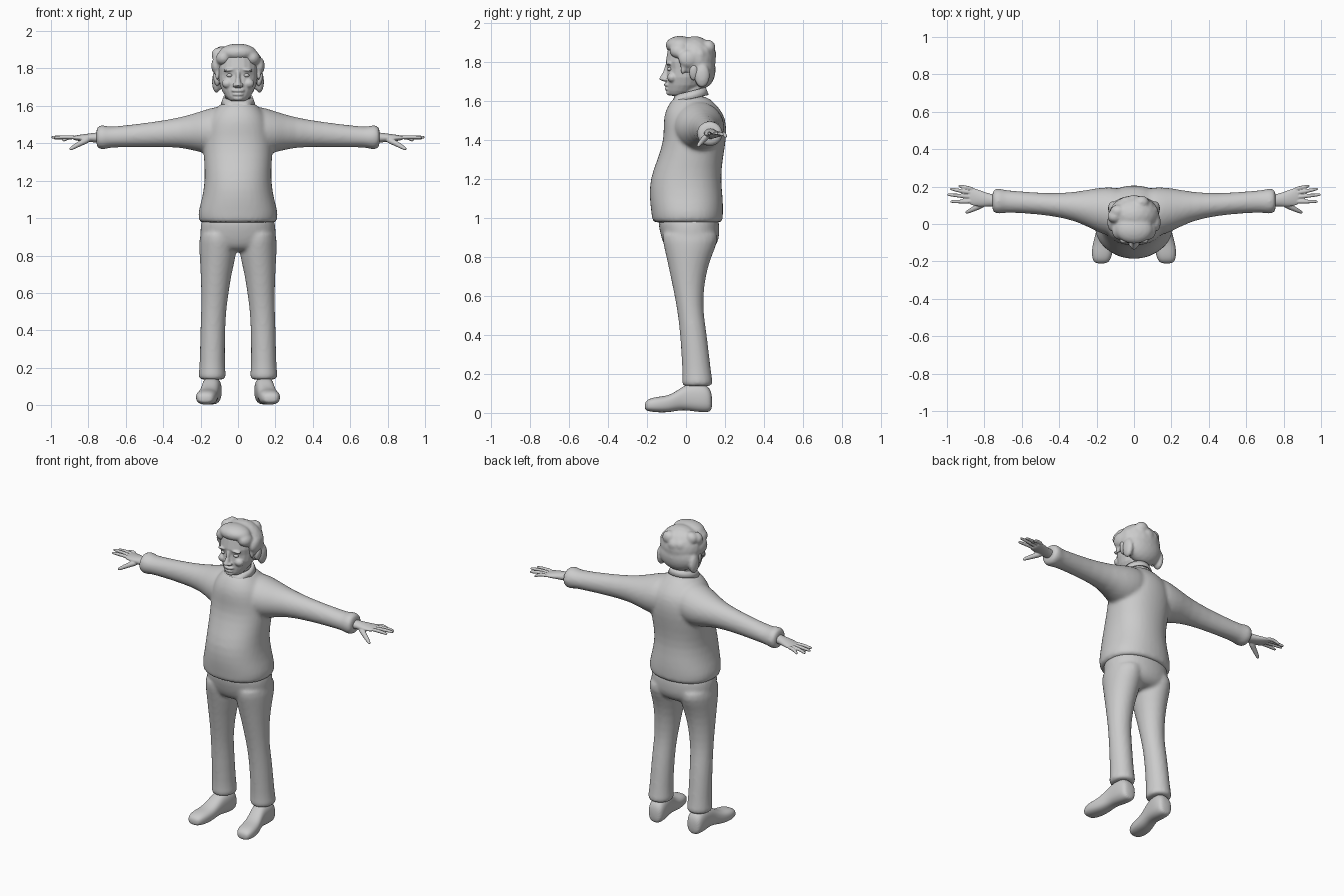
import bpy, bmesh, math, random
from mathutils import Vector, Matrix

random.seed(4)
cube = bpy.data.objects.get("Cube")
if cube:
    bpy.data.objects.remove(cube, do_unlink=True)

clay = bpy.data.materials.new("plain_grey")
clay.use_nodes = True
clay.diffuse_color = (0.6, 0.6, 0.6, 1)
clay.node_tree.nodes["Principled BSDF"].inputs["Base Color"].default_value = (0.6, 0.6, 0.6, 1)

AXES = {"x": lambda t, a, b: (t, a, b),
        "y": lambda t, a, b: (a, t, b),
        "z": lambda t, a, b: (a, b, t)}


def skin_rings(bm, rings):
    """Bridge neighbouring rings of points and close both ends."""
    rows = [[bm.verts.new(p) for p in ring] for ring in rings]
    n = len(rows[0])
    for low, high in zip(rows, rows[1:]):
        for i in range(n):
            j = (i + 1) % n
            bm.faces.new((low[i], low[j], high[j], high[i]))
    bm.faces.new(rows[0][::-1])
    bm.faces.new(rows[-1])


def loft(bm, axis, sections, power=1.0, sides=20):
    """Sections are (position, a_min, a_max, b_min, b_max) ovals along an axis."""
    def bend(v):
        return math.copysign(abs(v) ** power, v)
    rings = []
    for t, a0, a1, b0, b1 in sections:
        ring = []
        for i in range(sides):
            ang = math.tau * i / sides
            a = (a0 + a1) / 2 + (a1 - a0) / 2 * bend(math.cos(ang))
            b = (b0 + b1) / 2 + (b1 - b0) / 2 * bend(math.sin(ang))
            ring.append(AXES[axis](t, a, b))
        rings.append(ring)
    skin_rings(bm, rings)


def tube(bm, points, radii, sides=10):
    """Tapered round limb through the given points."""
    points = [Vector(p) for p in points]
    rings = []
    for i, (p, r) in enumerate(zip(points, radii)):
        way = points[min(i + 1, len(points) - 1)] - points[max(i - 1, 0)]
        turn = way.to_track_quat("Z", "Y")
        rings.append([p + turn @ Vector((r * math.cos(k * math.tau / sides),
                                         r * math.sin(k * math.tau / sides), 0))
                      for k in range(sides)])
    skin_rings(bm, rings)


def blob(bm, centre, radii, tilt=0.0):
    place = Matrix.Translation(centre) @ Matrix.Rotation(tilt, 4, "Y") @ Matrix.Diagonal((*radii, 1))
    bmesh.ops.create_icosphere(bm, subdivisions=3, radius=1, matrix=place)


def finish(name, bm, subdivide=0, voxel=0, relax=0):
    bmesh.ops.recalc_face_normals(bm, faces=bm.faces)
    mesh = bpy.data.meshes.new(name)
    bm.to_mesh(mesh)
    bm.free()
    mesh.materials.append(clay)
    mesh.shade_smooth()
    obj = bpy.data.objects.new(name, mesh)
    bpy.context.collection.objects.link(obj)
    if subdivide:
        mod = obj.modifiers.new("round", "SUBSURF")
        mod.levels = mod.render_levels = subdivide
    if voxel:
        mod = obj.modifiers.new("fuse", "REMESH")
        mod.mode, mod.voxel_size, mod.use_smooth_shade = "VOXEL", voxel, True
    if relax:
        mod = obj.modifiers.new("relax", "SMOOTH")
        mod.factor, mod.iterations = 0.5, relax
    return obj


def upright(rows, cx=0.0):
    """Turn (height, half_width, front, back) rows into sections."""
    return [(z, cx - w, cx + w, f, b) for z, w, f, b in rows]


SIDES = (("left", 1), ("right", -1))

# Sweater: body and sleeves fused
bm = bmesh.new()
loft(bm, "z", upright([
    (.975, .2, -.165, .18), (.98, .212, -.175, .19), (1.03, .218, -.18, .193),
    (1.1, .195, -.19, .192), (1.2, .178, -.188, .18), (1.3, .183, -.148, .19),
    (1.4, .19, -.115, .208), (1.48, .18, -.118, .21), (1.54, .16, -.112, .193),
    (1.59, .12, -.085, .145), (1.63, .07, -.055, .105)]), power=.9)
for side, s in SIDES:
    loft(bm, "x", [(s * x, f, b, lo, hi) for x, f, b, lo, hi in (
        (.03, -.07, .19, 1.36, 1.6), (.12, -.07, .2, 1.33, 1.6),
        (.2, -.045, .195, 1.35, 1.572), (.3, .015, .172, 1.378, 1.54),
        (.45, .045, .163, 1.38, 1.515), (.6, .058, .175, 1.378, 1.497),
        (.695, .06, .182, 1.376, 1.487), (.71, .054, .19, 1.366, 1.498),
        (.74, .054, .19, 1.366, 1.498), (.755, .065, .18, 1.38, 1.485),
        (.757, .075, .17, 1.39, 1.475))])
finish("sweater", bm, 1, .011, 5)

# Trousers: hips and legs fused
bm = bmesh.new()
loft(bm, "z", upright([
    (1.02, .19, -.14, .165), (.98, .2, -.147, .172), (.9, .208, -.13, .175),
    (.85, .19, -.11, .155), (.82, .13, -.08, .11)]), power=.9)
for side, s in SIDES:
    loft(bm, "z", [(z, s * inner, s * outer, f, b) for z, inner, outer, f, b in (
        (.95, .01, .2, -.13, .165), (.88, .005, .21, -.122, .168),
        (.8, .008, .207, -.102, .13), (.7, .035, .2, -.08, .1),
        (.58, .052, .197, -.055, .088), (.5, .063, .198, -.042, .092),
        (.4, .068, .202, -.03, .108), (.2, .07, .206, -.018, .13),
        (.17, .064, .212, -.022, .137), (.145, .064, .212, -.022, .137),
        (.135, .075, .2, -.01, .125))])
finish("trousers", bm, 1, .011, 4)

# Shoes
for side, s in SIDES:
    bm = bmesh.new()
    loft(bm, "y", [(y, s * cx - w, s * cx + w, lo, hi) for y, cx, w, lo, hi in (
        (-.212, .175, .028, .018, .05), (-.195, .174, .047, .008, .072),
        (-.15, .17, .058, .002, .083), (-.09, .162, .055, .002, .088),
        (-.04, .152, .05, .012, .118), (0, .145, .05, .014, .148),
        (.06, .14, .054, .004, .155), (.11, .138, .052, .002, .145),
        (.135, .138, .035, .012, .1))], power=.8)
    finish(side + "_shoe", bm, 2)

# Hands: palm, four fingers and thumb fused
for side, s in SIDES:
    bm = bmesh.new()
    loft(bm, "x", [(s * x, f, b, lo, hi) for x, f, b, lo, hi in (
        (.72, .085, .155, 1.4, 1.465), (.77, .095, .16, 1.405, 1.455),
        (.82, .09, .18, 1.408, 1.45), (.87, .1, .197, 1.415, 1.442),
        (.885, .105, .195, 1.42, 1.438))])
    for tip_x, tip_y, root_y, tip_z in ((.94, .204, .187, 1.415), (.985, .188, .165, 1.425),
                                        (1.0, .158, .143, 1.432), (.982, .12, .12, 1.43)):
        mid = (s * (.87 + tip_x) / 2, (root_y + tip_y) / 2, 1.434)
        tube(bm, [(s * .855, root_y, 1.43), mid, (s * (tip_x - .008), tip_y, tip_z),
                  (s * tip_x, tip_y, tip_z)], (.012, .011, .009, .005))
    tube(bm, [(s * .79, .115, 1.425), (s * .84, .088, 1.402), (s * .892, .064, 1.372),
              (s * .9, .06, 1.366)], (.02, .016, .011, .006))
    finish(side + "_hand", bm, 1, .004, 2)

# Head: skull, neck, nose, brows, lips and ears fused
bm = bmesh.new()
loft(bm, "z", upright([
    (1.626, .035, -.08, 0), (1.632, .05, -.092, .02), (1.65, .066, -.098, .05),
    (1.68, .085, -.099, .08), (1.72, .1, -.1, .1), (1.765, .106, -.096, .115),
    (1.8, .108, -.104, .12), (1.86, .104, -.094, .12), (1.9, .08, -.06, .09)]))
loft(bm, "z", upright([(1.57, .065, -.035, .09), (1.63, .06, -.035, .09), (1.72, .06, -.03, .09)]))
loft(bm, "z", upright([
    (1.7, .016, -.118, -.08), (1.71, .023, -.138, -.08), (1.722, .017, -.133, -.08),
    (1.75, .011, -.117, -.08), (1.785, .012, -.106, -.08)]), sides=12)
blob(bm, (0, -.092, 1.682), (.036, .022, .012))
blob(bm, (0, -.092, 1.661), (.03, .018, .009))
blob(bm, (0, -.085, 1.642), (.028, .017, .015))
for side, s in SIDES:
    blob(bm, (s * .046, -.088, 1.792), (.034, .016, .008), s * .12)
    blob(bm, (s * .056, -.07, 1.72), (.03, .026, .026))
    blob(bm, (s * .018, -.108, 1.71), (.012, .014, .01))
    blob(bm, (s * .117, .04, 1.745), (.015, .024, .042), s * .2)
finish("head", bm, 0, .005, 3)

# Eyes
for side, s in SIDES:
    bm = bmesh.new()
    blob(bm, (s * .045, -.083, 1.763), (.016, .014, .01))
    finish(side + "_eye", bm)

# Hair: crown, nape, fringe and side locks with uneven clumps
bm = bmesh.new()
blob(bm, (0, .045, 1.81), (.135, .108, .122))
blob(bm, (0, .082, 1.76), (.125, .07, .098))
blob(bm, (0, -.03, 1.885), (.1, .075, .048))
for side, s in SIDES:
    blob(bm, (s * .075, -.035, 1.858), (.045, .05, .04), s * .6)
    blob(bm, (s * .117, .01, 1.815), (.026, .05, .045))
    blob(bm, (s * .115, .082, 1.73), (.024, .04, .062))
    blob(bm, (s * .112, -.015, 1.77), (.01, .015, .035))
for k in range(16):
    ang = math.tau * k / 16
    reach = random.uniform(.85, .98)
    blob(bm, (.105 * reach * math.cos(ang), .04 + .085 * reach * math.sin(ang),
              1.855 + random.uniform(-.03, .03)), (.042, .035, .04))
finish("hair", bm, 0, .008, 4)

# Shirt collar: tilted folded band with two front points
bm = bmesh.new()
count = 48
rows = [[], [], []]
for k in range(count):
    ang = math.tau * k / count
    front = math.cos(ang)
    away = abs((ang + math.pi) % math.tau - math.pi)
    point = max(0, 1 - abs(away - .62) / .5)
    base = 1.632 - .02 * front
    for row, (size, drop) in zip(rows, ((.068, -.012), (.075, -.014), (.088 + .018 * point, .022 + .022 * point))):
        row.append(bm.verts.new((size * math.sin(ang), .022 - size * 1.03 * front, base - drop)))
for low, high in zip(rows, rows[1:]):
    for i in range(count):
        j = (i + 1) % count
        bm.faces.new((low[i], low[j], high[j], high[i]))
collar = finish("shirt_collar", bm)
mod = collar.modifiers.new("cloth", "SOLIDIFY")
mod.thickness, mod.offset = .008, 0
